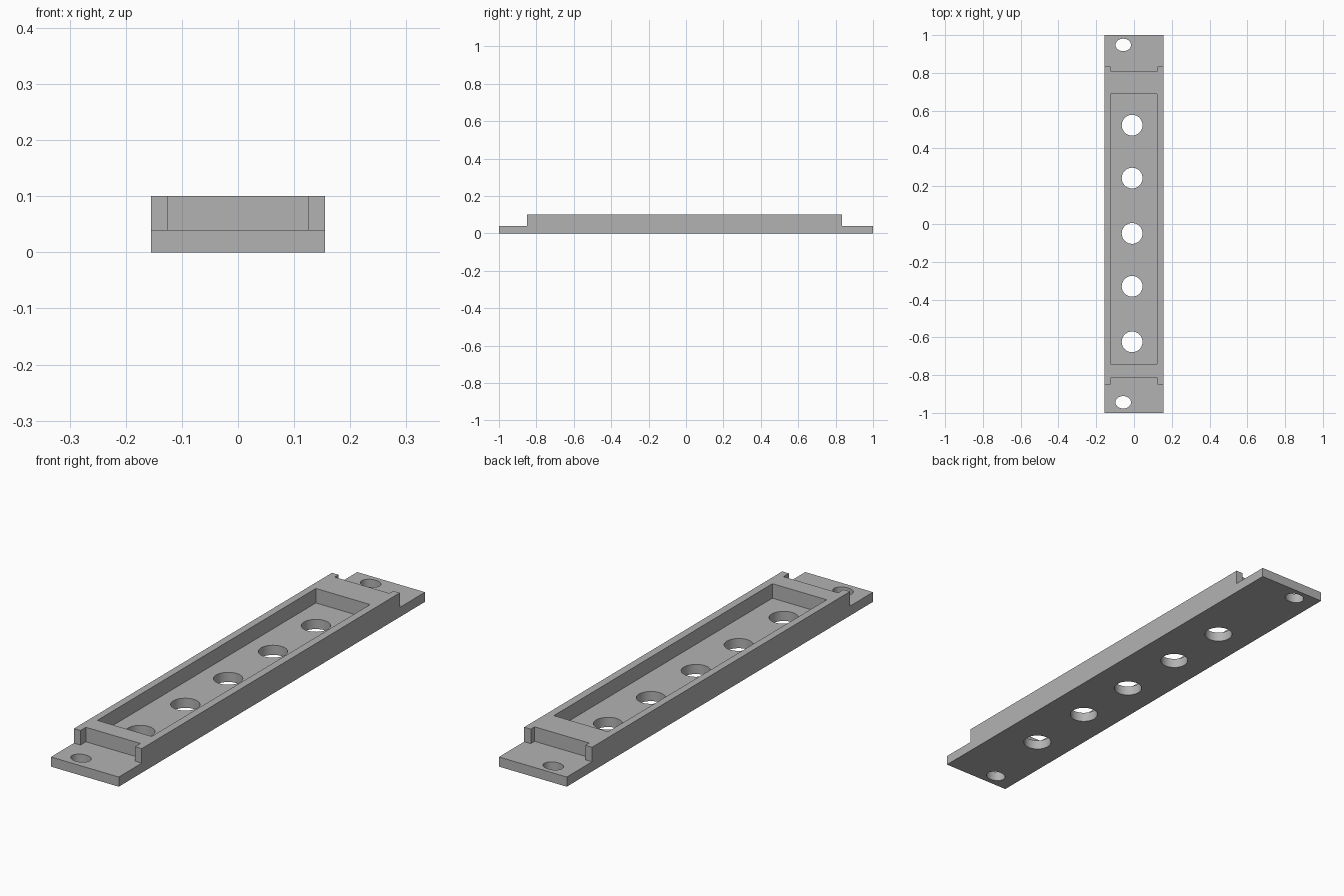
import bpy, bmesh
from math import cos, sin, tau

if "Cube" in bpy.data.objects:
    bpy.data.objects.remove(bpy.data.objects["Cube"], do_unlink=True)

HALF_W, FLOOR, TOP = 0.155, 0.04, 0.10

grey = bpy.data.materials.new("plain_grey")
grey.use_nodes = True
colour = (0.45, 0.45, 0.45, 1)
grey.diffuse_color = colour
grey.node_tree.nodes["Principled BSDF"].inputs["Base Color"].default_value = colour


def prism(name, outline, z0, z1):
    """Extrude a plan outline from z0 to z1."""
    bm = bmesh.new()
    face = bm.faces.new([bm.verts.new((x, y, z0)) for x, y in outline])
    top = bmesh.ops.extrude_face_region(bm, geom=[face])["geom"]
    verts = [v for v in top if isinstance(v, bmesh.types.BMVert)]
    bmesh.ops.translate(bm, vec=(0, 0, z1 - z0), verts=verts)
    bmesh.ops.recalc_face_normals(bm, faces=bm.faces)
    mesh = bpy.data.meshes.new(name)
    bm.to_mesh(mesh)
    bm.free()
    mesh.materials.append(grey)
    obj = bpy.data.objects.new(name, mesh)
    bpy.context.collection.objects.link(obj)
    return obj


def rect(x0, x1, y0, y1):
    return [(x0, y0), (x1, y0), (x1, y1), (x0, y1)]


def oval(x, y, rx, ry, n=48):
    return [(x + rx * cos(tau * i / n), y + ry * sin(tau * i / n)) for i in range(n)]


def end_step(side, arm_y, inner_y):
    """Plan of the cut that leaves a low tab with two short arms beside a notch."""
    out, edge, wide = side * 1.1, 0.125, 0.3
    return [(-wide, out), (-wide, arm_y), (-edge, arm_y), (-edge, inner_y),
            (edge, inner_y), (edge, arm_y), (wide, arm_y), (wide, out)]


# Main bar
bar = prism("mounting_bar", rect(-HALF_W, HALF_W, -1, 1), 0, TOP)

# Stepped ends and long pocket
cutters = [
    prism("back_step_cutter", end_step(1, 0.835, 0.81), FLOOR, 0.2),
    prism("front_step_cutter", end_step(-1, -0.85, -0.815), FLOOR, 0.2),
    prism("pocket_cutter", rect(-0.125, 0.123, -0.74, 0.687), FLOOR, 0.2),
]

# Five round holes in the pocket floor
for y in (0.523, 0.243, -0.05, -0.33, -0.624):
    cutters.append(prism("round_hole_cutter", oval(-0.01, y, 0.055, 0.055), -0.1, 0.3))

# Oval screw holes in the end tabs
for y in (0.948, -0.944):
    cutters.append(prism("screw_hole_cutter", oval(-0.057, y, 0.041, 0.033), -0.1, 0.3))

for cutter in cutters:
    mod = bar.modifiers.new(cutter.name, "BOOLEAN")
    mod.operation, mod.solver, mod.object = "DIFFERENCE", "EXACT", cutter

# Bake the cuts, then drop the cutters
graph = bpy.context.evaluated_depsgraph_get()
result = bpy.data.meshes.new_from_object(bar.evaluated_get(graph))
bar.modifiers.clear()
bar.data = result
for cutter in cutters:
    bpy.data.objects.remove(cutter, do_unlink=True)

bpy.context.view_layer.objects.active = bar
bar.select_set(True)
bpy.ops.object.shade_smooth_by_angle()
